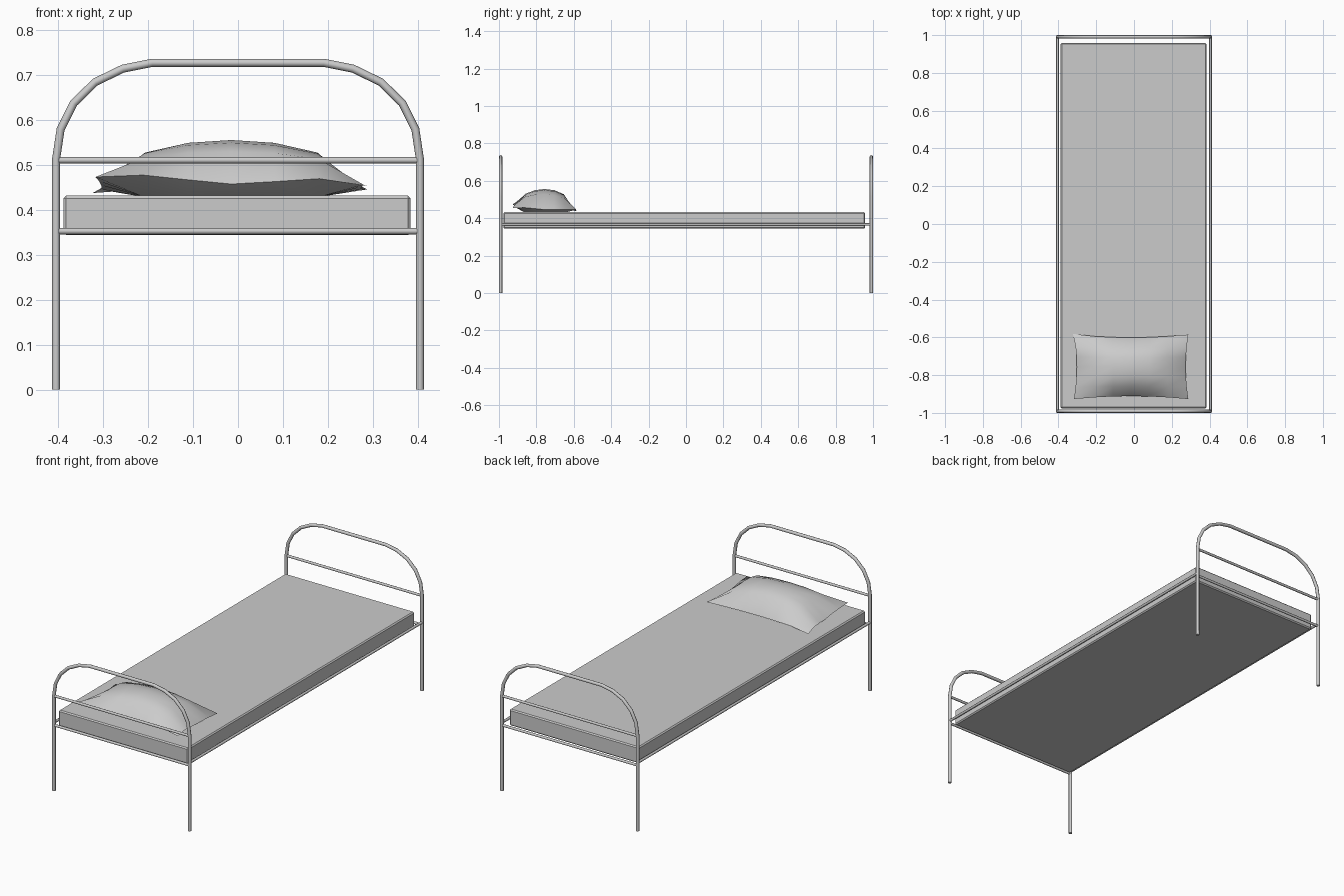
import bpy, bmesh, math
from mathutils import Vector

cube = bpy.data.objects.get("Cube")
if cube:
    bpy.data.objects.remove(cube, do_unlink=True)

# One plain grey for the whole bed
grey = bpy.data.materials.new("plain_grey")
grey.use_nodes = True
COLOUR = (0.6, 0.6, 0.6, 1)
grey.diffuse_color = COLOUR
grey.node_tree.nodes["Principled BSDF"].inputs["Base Color"].default_value = COLOUR


def finish(obj, angle):
    """Give the object its material and smooth its gentle edges."""
    if not obj.data.materials:
        obj.data.materials.append(grey)
    bpy.ops.object.select_all(action='DESELECT')
    obj.select_set(True)
    bpy.context.view_layer.objects.active = obj
    if obj.type == 'CURVE':
        bpy.ops.object.convert(target='MESH')
        obj = bpy.context.view_layer.objects.active
    bpy.ops.object.shade_smooth_by_angle(angle=math.radians(angle))
    return obj


def tube(name, points, radius):
    """Eight-sided capped tube along a polyline."""
    curve = bpy.data.curves.new(name, 'CURVE')
    curve.dimensions = '3D'
    curve.bevel_depth = radius
    curve.bevel_resolution = 2
    curve.use_fill_caps = True
    spline = curve.splines.new('POLY')
    spline.points.add(len(points) - 1)
    for p, co in zip(spline.points, points):
        p.co = (*co, 1)
    obj = bpy.data.objects.new(name, curve)
    bpy.context.collection.objects.link(obj)
    return finish(obj, 50)


def mesh_object(name, bm, angle):
    bmesh.ops.recalc_face_normals(bm, faces=bm.faces)
    mesh = bpy.data.meshes.new(name)
    bm.to_mesh(mesh)
    bm.free()
    obj = bpy.data.objects.new(name, mesh)
    bpy.context.collection.objects.link(obj)
    return finish(obj, angle)


# Arched end frames: legs and hoop in one tube, plus two crossbars
POST_X, END_Y = 0.405, 0.991
half_arch = [(POST_X, 0), (POST_X, 0.514), (0.395, 0.58), (0.366, 0.638),
             (0.318, 0.685), (0.256, 0.715), (0.191, 0.728)]
arch = [(-x, z) for x, z in half_arch] + half_arch[::-1]
for end, y in (("head", -END_Y), ("foot", END_Y)):
    tube(end + "_arch", [(x, y, z) for x, z in arch], 0.009)
    for part, z in (("upper", 0.511), ("lower", 0.353)):
        tube(f"{end}_{part}_crossbar", [(-POST_X, y, z), (POST_X, y, z)], 0.007)

# Long side rails
for side, x in (("left", POST_X), ("right", -POST_X)):
    tube(side + "_side_rail", [(x, -END_Y, 0.367), (x, END_Y, 0.367)], 0.007)

# Mattress with a small chamfer
bm = bmesh.new()
bmesh.ops.create_cube(bm, size=1)
bmesh.ops.scale(bm, vec=(0.773, 1.934, 0.088), verts=bm.verts)
bmesh.ops.translate(bm, vec=(-0.002, -0.009, 0.388), verts=bm.verts)
bmesh.ops.bevel(bm, geom=bm.edges[:], offset=0.006, segments=1, affect='EDGES')
mesh_object("mattress", bm, 20)

# Pillow: two coarse domed sheets joined at a seam with pulled-out corners
N = 6


def pillow_point(i, j, upper):
    u, v = 2 * i / N - 1, 2 * j / N - 1
    dome = math.sqrt((1 - u * u) * (1 - v * v))
    pull = 0.05 * u * u * v * v
    x = -0.015 + 0.288 * u * (1 + pull)
    y = -0.756 + 0.155 * v * (1 + 2 * pull)
    front = max(0, -v)
    seam = 0.446 + front * (0.02 - 0.008 * math.cos(u * 4.5) - 0.006 * u)
    z = seam + (0.556 - seam) * dome if upper else seam - (seam - 0.429) * min(1, 2.2 * dome)
    return Vector((x, y, z))


bm = bmesh.new()
for upper in (True, False):
    grid = [[bm.verts.new(pillow_point(i, j, upper)) for j in range(N + 1)]
            for i in range(N + 1)]
    for i in range(N):
        for j in range(N):
            bm.faces.new((grid[i][j], grid[i + 1][j], grid[i + 1][j + 1], grid[i][j + 1]))
bmesh.ops.remove_doubles(bm, verts=bm.verts, dist=0.0005)
# Loose corner tips: lower left-back and lift right-front
for v in bm.verts:
    if v.co.x < -0.3 and v.co.y > -0.6:
        v.co += Vector((-0.006, 0.004, -0.008))
    if v.co.x > 0.28 and v.co.y < -0.9:
        v.co.z -= 0.008
mesh_object("pillow", bm, 60)
